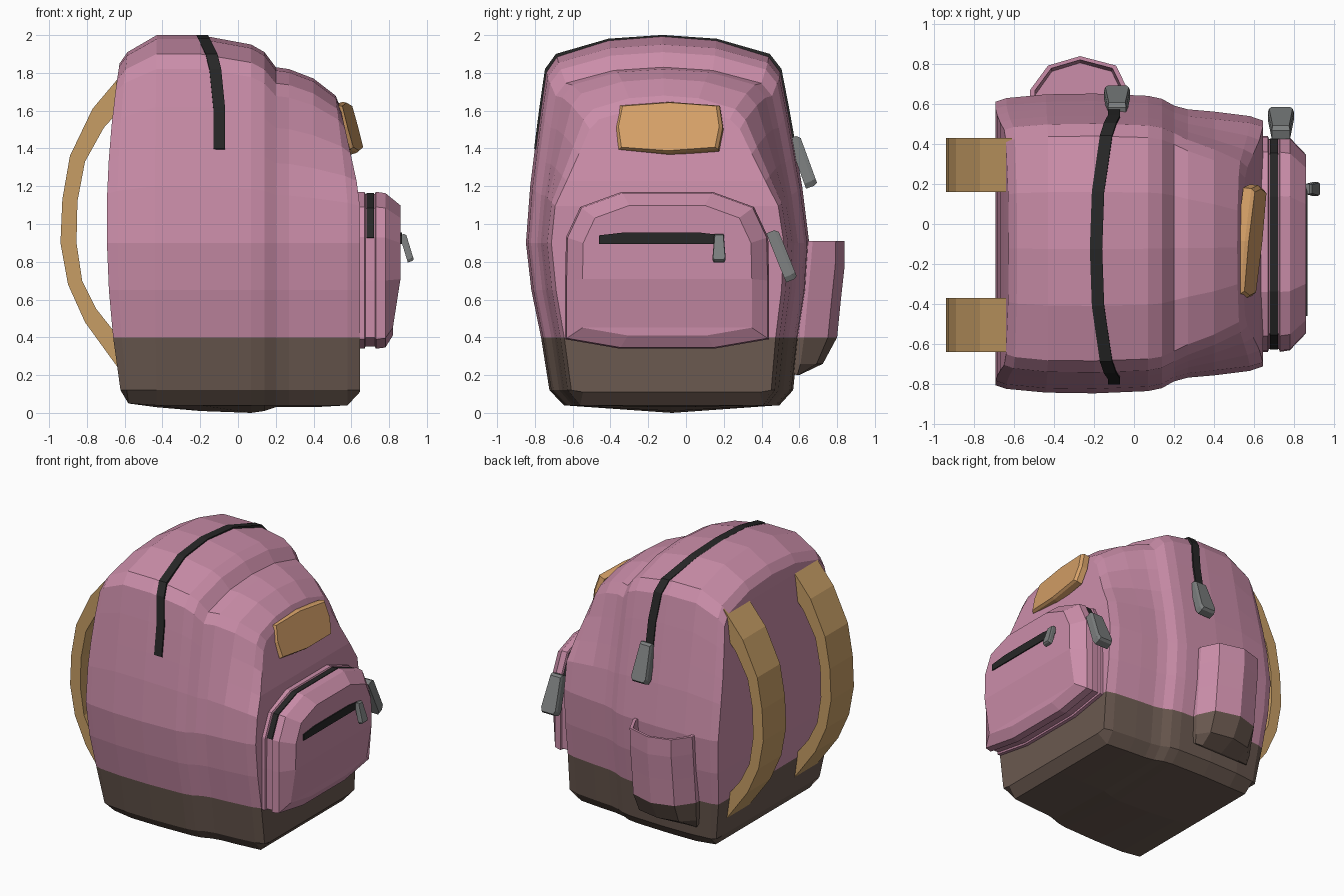
import bpy, bmesh
from math import radians
from mathutils import Matrix, Vector

if "Cube" in bpy.data.objects:
    bpy.data.objects.remove(bpy.data.objects["Cube"])


def material(name, r, g, b):
    m = bpy.data.materials.new(name)
    m.diffuse_color = (r, g, b, 1)
    m.use_nodes = True
    m.node_tree.nodes["Principled BSDF"].inputs["Base Color"].default_value = m.diffuse_color
    return m


PINK = material("pink_fabric", .6, .27, .4)
BROWN = material("brown_base", .145, .1, .08)
TAN = material("tan_strap", .57, .34, .13)
PATCH = material("tan_patch", .68, .36, .14)
BLACK = material("black_zip", .02, .02, .02)
METAL = material("grey_metal", .2, .21, .21)


def loft(name, rings, mats, strip_caps=False, matrix=None, base_z=None):
    """Skin a list of equal closed rings; strip_caps closes mirrored rings with cross strips."""
    bm = bmesh.new()
    vs = [[bm.verts.new(p) for p in r] for r in rings]
    n = len(rings[0])
    for a, b in zip(vs, vs[1:]):
        for i in range(n):
            j = (i + 1) % n
            bm.faces.new((a[i], a[j], b[j], b[i]))
    for r in (vs[0], vs[-1]):
        if strip_caps:
            for i in range(n // 2):
                quad = [r[i], r[i + 1], r[n - i - 1], r[-i % n]]
                bm.faces.new(list(dict.fromkeys(quad)))
        else:
            bm.faces.new(r)
    if matrix:
        bm.transform(matrix)
    bmesh.ops.recalc_face_normals(bm, faces=bm.faces)
    if base_z:
        for f in bm.faces:
            f.material_index = int(f.calc_center_median().z < base_z)
    me = bpy.data.meshes.new(name)
    bm.to_mesh(me)
    bm.free()
    for m in mats:
        me.materials.append(m)
    ob = bpy.data.objects.new(name, me)
    bpy.context.collection.objects.link(ob)
    return ob


def mirrored(half):
    """Half outline (bottom centre to top centre) to a full ring."""
    return half + [(-u, z) for u, z in half[-2:0:-1]]


def section(u, z, s, top, low=0, taper=0):
    """Bag cross-section point: (y, z)."""
    if z > .9:
        z = .9 + (z - .9) * (top - .9) / 1.1
    z = max(z, low)
    s *= 1 - taper * max(0, z - 1.1)
    return -.075 - .025 * z + u * s * .75, z


# Main bag: cross-sections along x, with a step where the front compartment starts
HALF = [(0, 0), (.76, .04), (.86, .12), (.91, .4), (.97, .65), (1, .9), (.96, 1.2),
        (.92, 1.4), (.875, 1.62), (.83, 1.82), (.75, 1.9), (.38, 1.98), (0, 2)]
# x, width scale, top, bottom, back bulge, front lean, upper taper
STATIONS = [(-.61, .945, 1.85, .12, .085, 0, 0), (-.58, .97, 1.91, .05, .06, 0, 0),
            (-.43, .995, 2, .03, .01, 0, 0), (-.2, 1, 2, .01, 0, 0, 0), (.07, .985, 1.95, 0, 0, 0, 0),
            (.14, .965, 1.91, .01, 0, 0, 0), (.2, .92, 1.83, .03, 0, 0, 0),
            (.27, .895, 1.82, .03, 0, 0, .06), (.4, .88, 1.77, .03, 0, 0, .2),
            (.58, .85, 1.68, .04, 0, .12, .42), (.645, .82, 1.62, .11, 0, .22, .55)]
rings = []
for x, s, top, low, bulge, lean, taper in STATIONS:
    ring = []
    for u, z in mirrored(HALF):
        y, z = section(u, z, s, top, low, taper)
        px = x - bulge * max(0, 1 - ((z - 1) / .95) ** 2) - lean * max(0, z - 1.15)
        ring.append((px, y, z))
    rings.append(ring)
loft("bag_body", rings, [PINK, BROWN], True, base_z=.4)


# Zip tapes wrapped over a curved top
def zipper(name, path, centre, width, grow):
    c = Vector(centre)
    rings = []
    for p in path:
        ring = []
        for dx, k in ((-1, .95), (1, .95), (1, grow), (-1, grow)):
            q = c + (Vector(p) - c) * k
            ring.append((p[0] + dx * width / 2, q.y, q.z))
        rings.append(ring)
    loft(name, rings, [BLACK])


half = HALF[7:]
xs = [-.1, -.1, -.12, -.14, -.18, -.19]
path = [(x, *section(u, z, 1, 1.995)) for x, (u, z) in zip(xs, half)]
path += [(x, *section(-u, z, 1, 1.995)) for x, (u, z) in list(zip(xs, half))[-2::-1]]
zipper("main_zip", path, (0, -.1, 1), .062, 1.006)

# Front pocket with a grooved zip seam
POCKET = [(0, .34), (.25, .34), (.54, .39), (.54, .7), (.535, .93), (.46, 1.09), (.24, 1.17), (0, 1.17)]
rings = []
for x, k in ((.6, 1), (.67, 1), (.675, .975), (.725, .975), (.73, 1), (.78, .985), (.86, .83)):
    ring = []
    for u, z in mirrored(POCKET):
        drop = .04 * (x > .8) * (z < .5)
        ring.append((x - drop, -.1 + u * k, .75 + (z - .75) * k))
    rings.append(ring)
loft("front_pocket", rings, [PINK], True)
path = [(.70, -.1 + u, z) for u, z in mirrored(POCKET)[4:11]]
zipper("front_pocket_zip", path, (.7, -.1, .75), .04, .988)


# Flat plates: outline in x-z, thickness towards +y, optional chamfered outer face
def plate(name, outline, thick, mat, loc, tilt=0, turn=0, inset=1.0):
    m = (Matrix.Translation(loc) @ Matrix.Rotation(radians(turn), 4, 'Z')
         @ Matrix.Rotation(radians(tilt), 4, 'X'))
    cz = sum(p[1] for p in outline) / len(outline)
    rings = [[(x * k, y, cz + (z - cz) * k) for x, z in outline]
             for y, k in ((0, 1), (thick * .7, 1), (thick, inset))]
    loft(name, rings, [mat], matrix=m)


plate("front_patch", [(-.285, 0), (-.265, -.12), (0, -.14), (.265, -.12),
                      (.285, 0), (.265, .12), (0, .14), (-.265, .12)],
      .06, PATCH, (.55, -.085, 1.5), 15, -96, .94)
plate("front_slot_zip", [(-.33, -.03), (.33, -.03), (.33, .015), (.2, .03), (-.2, .03), (-.33, .015)],
      .03, BLACK, (.838, -.13, .925), 0, -90)


def pull(name, loc, w, length, thick, tilt, turn=0):
    h = w / 2
    plate(name, [(-h * .7, 0), (h * .7, 0), (h, -length * .9), (h * .8, -length),
                 (-h * .8, -length), (-h, -length * .9)],
          thick, METAL, loc, tilt, turn, .9)


pull("main_zip_pull", (-.085, .54, 1.45), .13, .28, .065, 20)
pull("front_pocket_zip_pull", (.735, .425, .95), .13, .28, .065, 22)
pull("front_slot_zip_pull", (.855, .175, .94), .07, .15, .035, 17, -90)

# Side pocket on the +y side, open at the top
PLAN = [(-.52, .1), (-.43, .75), (-.27, 1), (-.09, .75), (-.03, .1), (-.03, -.5), (-.52, -.5)]
rings = []
for z, depth, k in ((.2, .6, .92), (.26, .73, .96), (.4, .8, 1), (.6, .82, 1), (.78, .84, 1),
                    (.91, .84, 1), (.91, .84, .9), (.72, .83, .88)):
    y0 = .57 + .09 * z
    rings.append([(-.27 + (x + .27) * k, y0 + t * k * (depth - y0), z) for x, t in PLAN])
loft("side_pocket", rings, [PINK, BROWN], base_z=.4)

# Shoulder straps: curved bands on the back
OUTER = [(-.61, 1.8), (-.77, 1.61), (-.89, 1.36), (-.93, 1.13), (-.94, .9), (-.9, .68), (-.81, .48), (-.6, .19)]
INNER = [(-.61, 1.62), (-.71, 1.51), (-.81, 1.33), (-.85, 1.12), (-.855, .9), (-.825, .7), (-.75, .55), (-.6, .36)]
for side, y in (("left", -.64), ("right", .16)):
    rings = [[(a, y, b), (a, y + .27, b), (c, y + .27, d), (c, y, d)]
             for (a, b), (c, d) in zip(OUTER, INNER)]
    loft(side + "_shoulder_strap", rings, [TAN])
